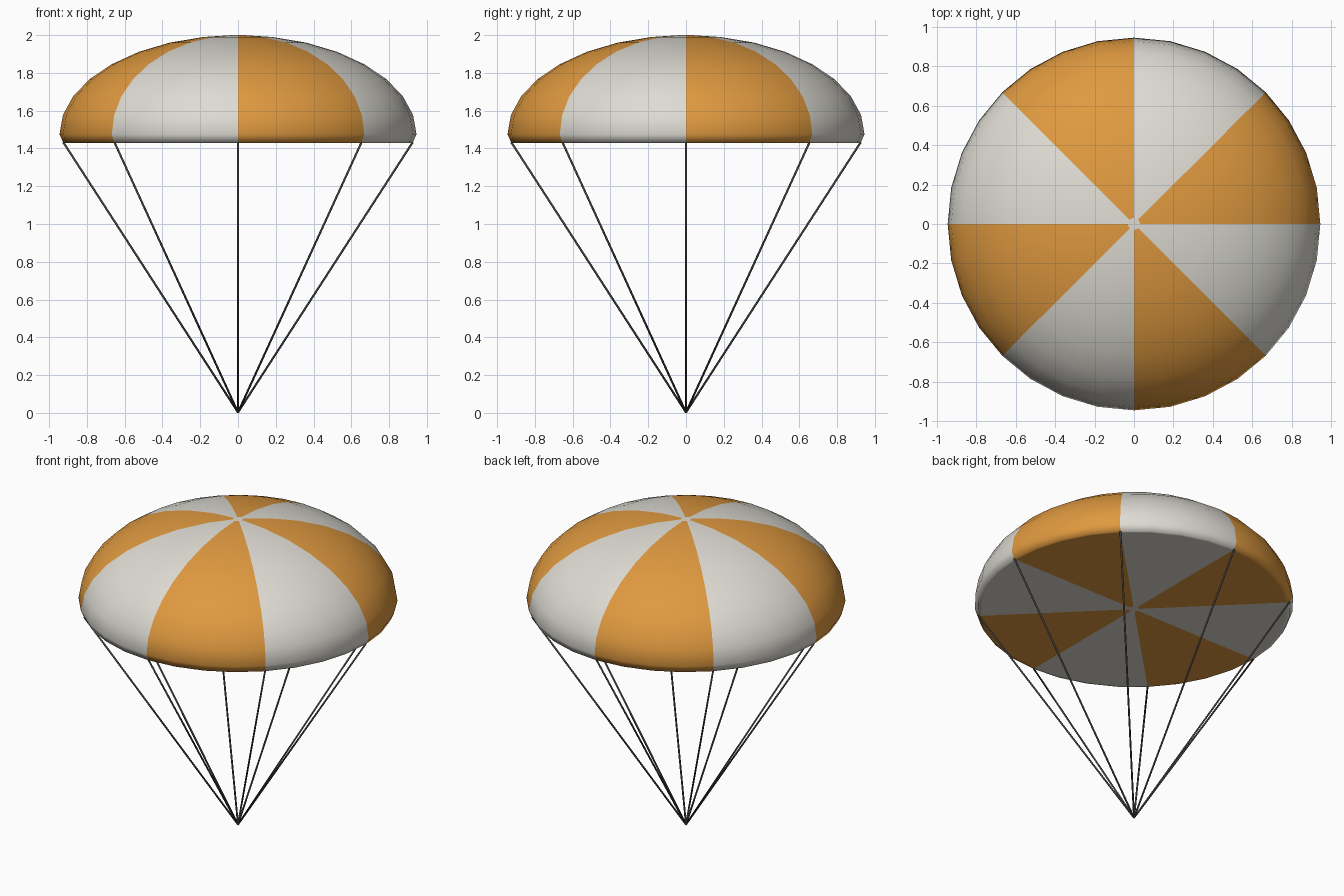
import bpy, bmesh, math
from mathutils import Vector

if "Cube" in bpy.data.objects:
    bpy.data.objects.remove(bpy.data.objects["Cube"])

SIDES, GORES = 32, 8
WIDTH, EQUATOR, HEIGHT = 0.945, 1.475, 0.525
RIM_R, RIM_Z = 0.925, 1.43


def material(name, rgb):
    m = bpy.data.materials.new(name)
    m.diffuse_color = (*rgb, 1)
    m.use_nodes = True
    m.node_tree.nodes["Principled BSDF"].inputs["Base Color"].default_value = m.diffuse_color
    return m


white = material("warm white", (0.73, 0.71, 0.65))
orange = material("orange", (0.74, 0.32, 0.05))
cord = material("dark cord grey", (0.06, 0.058, 0.052))


def finish(bm, name, mats):
    bmesh.ops.recalc_face_normals(bm, faces=bm.faces)
    for f in bm.faces:
        f.smooth = True
    me = bpy.data.meshes.new(name)
    bm.to_mesh(me)
    bm.free()
    for m in mats:
        me.materials.append(m)
    ob = bpy.data.objects.new(name, me)
    bpy.context.collection.objects.link(ob)
    return ob


# Canopy: flattened half dome, turned-in rim and flat underside
cap = 0.03
profile = [(cap, 2.0)]
for i in range(1, 9):
    a = math.radians(11.25 * i)
    profile.append((WIDTH * math.sin(a), EQUATOR + HEIGHT * math.cos(a)))
profile += [(RIM_R, RIM_Z), (RIM_R - 0.02, RIM_Z), (cap, RIM_Z)]

bm = bmesh.new()
rings = []
for r, z in profile:
    rings.append([bm.verts.new((r * math.cos(math.tau * k / SIDES),
                                r * math.sin(math.tau * k / SIDES), z))
                  for k in range(SIDES)])
for a, b in zip(rings, rings[1:]):
    for k in range(SIDES):
        n = (k + 1) % SIDES
        f = bm.faces.new((a[k], b[k], b[n], a[n]))
        # alternate gores, four segments wide
        f.material_index = 1 - (k * GORES // SIDES) % 2
# small white centre patches, top and bottom
bm.faces.new(rings[0])
bm.faces.new(rings[-1])
finish(bm, "canopy", [white, orange])

# Suspension lines from the gore seams to one point
for i in range(GORES):
    t = math.tau * i / GORES
    top = Vector((RIM_R * math.cos(t), RIM_R * math.sin(t), RIM_Z + 0.003))
    bottom = Vector((0, 0, 0.003))
    d = top - bottom
    bm = bmesh.new()
    bmesh.ops.create_cone(bm, cap_ends=True, segments=8, radius1=0.0055,
                          radius2=0.0055, depth=d.length)
    ob = finish(bm, f"suspension_line_{i + 1}", [cord])
    ob.rotation_euler = d.to_track_quat('Z', 'Y').to_euler()
    ob.location = (top + bottom) / 2
